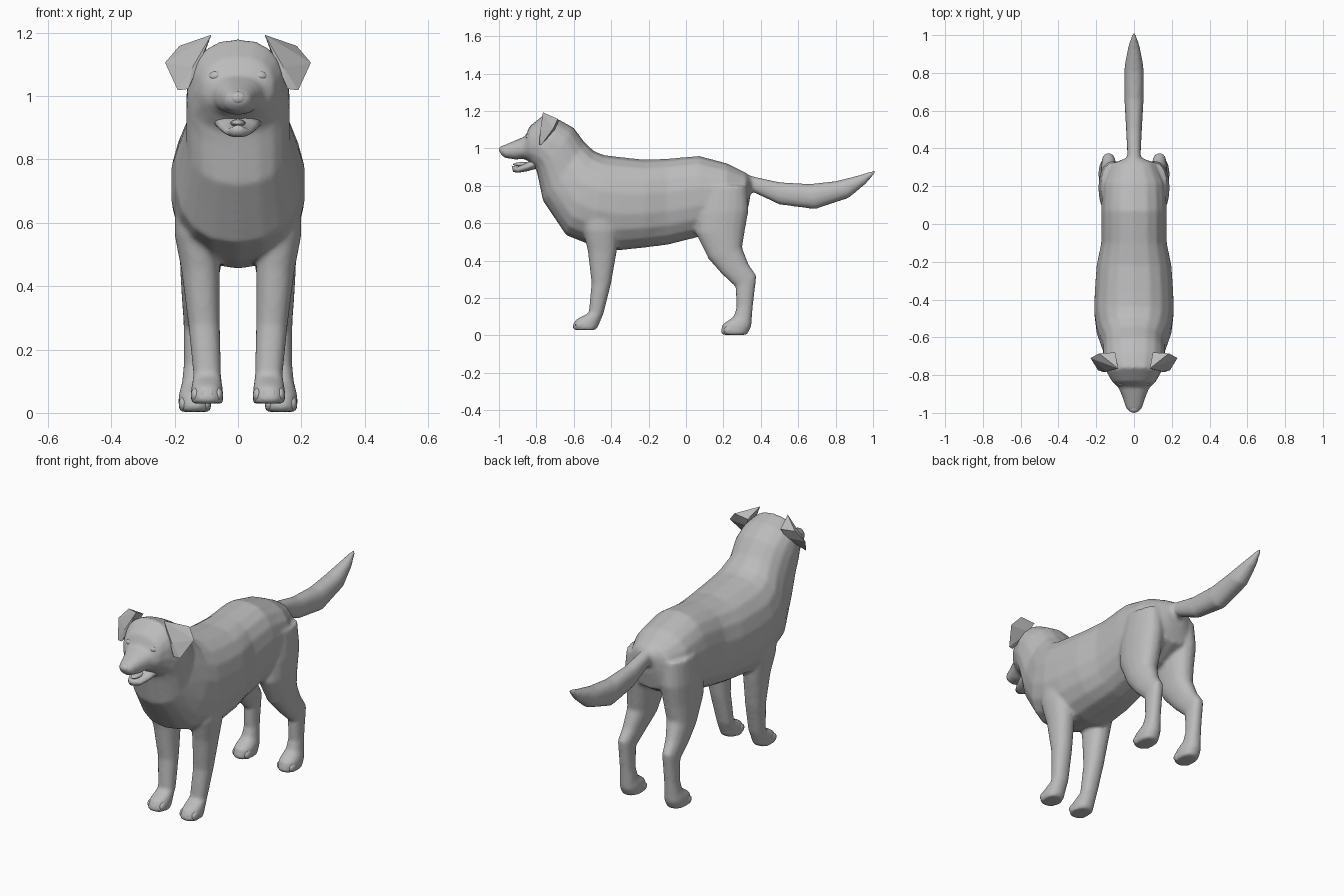
import bpy, bmesh
from math import sin, cos, pi, copysign
from mathutils import Vector, Matrix

default_cube = bpy.data.objects.get("Cube")
if default_cube:
    bpy.data.objects.remove(default_cube)

coat = bpy.data.materials.new("grey coat")
coat.use_nodes = True
coat.diffuse_color = (.5, .5, .5, 1)
coat.node_tree.nodes["Principled BSDF"].inputs["Base Color"].default_value = coat.diffuse_color


def soft(value, power):
    """Squares off a circle coordinate a little."""
    return copysign(abs(value) ** power, value)


def loft(bm, rings, power=.9, side=1, segments=18):
    """Skins oval rings, each given as (y, z) edge, opposite (y, z) edge, half width, centre x."""
    loops = []
    for y_a, z_a, y_b, z_b, half_width, *centre in rings:
        edge_a, edge_b = Vector((0, y_a, z_a)), Vector((0, y_b, z_b))
        middle, reach = (edge_a + edge_b) / 2, (edge_a - edge_b) / 2
        x_mid = centre[0] if centre else 0
        loop = []
        for i in range(segments):
            angle = 2 * pi * i / segments
            point = middle + reach * soft(cos(angle), power)
            point.x = side * (x_mid + half_width * soft(sin(angle), power))
            loop.append(bm.verts.new(point))
        loops.append(loop)
    for low, high in zip(loops, loops[1:]):
        for i in range(segments):
            j = (i + 1) % segments
            bm.faces.new((low[i], low[j], high[j], high[i]))
    bm.faces.new(loops[0])
    bm.faces.new(loops[-1])


def ellipsoid(bm, centre, radii):
    matrix = Matrix.Translation(centre) @ Matrix.Diagonal((*radii, 1))
    bmesh.ops.create_uvsphere(bm, u_segments=14, v_segments=9, radius=1, matrix=matrix)


def finish(bm, name, smooth=True):
    bmesh.ops.recalc_face_normals(bm, faces=bm.faces)
    for face in bm.faces:
        face.smooth = smooth
    mesh = bpy.data.meshes.new(name)
    bm.to_mesh(mesh)
    bm.free()
    mesh.materials.append(coat)
    obj = bpy.data.objects.new(name, mesh)
    bpy.context.collection.objects.link(obj)
    return obj


# Torso, neck, head and muzzle, from rump to nose
torso = [
    (.35, .84, .34, .72, .05), (.32, .87, .32, .63, .12),
    (.22, .92, .2, .56, .17), (.07, .96, .06, .525, .175),
    (-.1, .945, -.1, .485, .175), (-.22, .94, -.22, .47, .2),
    (-.36, .955, -.36, .455, .21), (-.44, .965, -.5, .48, .213),
    (-.49, .985, -.64, .535, .2), (-.54, 1.03, -.765, .72, .165),
    (-.6, 1.11, -.79, .84, .165), (-.68, 1.155, -.8, .885, .16),
    (-.76, 1.18, -.82, .905, .14), (-.835, 1.12, -.84, .93, .115),
    (-.86, 1.065, -.87, .945, .083), (-.92, 1.04, -.91, .94, .062),
    (-.98, 1.015, -.97, .95, .042), (-1, 1, -.99, .97, .025)]

# Tail, from root to tip
tail = [
    (.27, .88, .27, .77, .045), (.36, .85, .35, .77, .035),
    (.5, .82, .5, .7, .042), (.66, .81, .69, .675, .052),
    (.8, .825, .87, .735, .05), (.92, .855, .96, .81, .03),
    (1.01, .885, 1.01, .865, .008)]

# Legs, from hip or shoulder down to the paw
front_leg = [
    (-.57, .74, -.36, .74, .07, .13), (-.55, .56, -.36, .56, .068, .132),
    (-.525, .45, -.37, .45, .061, .118), (-.505, .28, -.4, .28, .05, .107),
    (-.52, .12, -.44, .12, .044, .097), (-.59, .085, -.46, .07, .05, .098),
    (-.61, .045, -.475, .037, .053, .098), (-.6, .03, -.485, .03, .05, .098)]
hind_leg = [
    (.08, .8, .325, .8, .07, .105), (.05, .65, .335, .67, .08, .108),
    (.05, .55, .315, .56, .075, .112), (.12, .41, .3, .47, .062, .12),
    (.19, .33, .335, .38, .047, .13), (.265, .26, .377, .32, .037, .135),
    (.27, .15, .358, .16, .036, .135), (.255, .1, .352, .09, .042, .135),
    (.195, .06, .35, .05, .052, .136), (.185, .02, .33, .01, .052, .136),
    (.195, .003, .32, .003, .048, .136)]

bm = bmesh.new()
loft(bm, torso, power=.85)
loft(bm, tail)
for side in (1, -1):
    loft(bm, front_leg, side=side)
    loft(bm, hind_leg, side=side)
body = finish(bm, "body")
blend = body.modifiers.new("blend", "REMESH")
blend.mode = "VOXEL"
blend.voxel_size = .01
blend.use_smooth_shade = True
relax = body.modifiers.new("relax", "SMOOTH")
relax.factor = .5
relax.iterations = 5

# Open lower jaw and tongue
bm = bmesh.new()
loft(bm, [(-.77, .97, -.77, .9, .09), (-.85, .925, -.85, .878, .06),
          (-.9, .902, -.9, .87, .04), (-.932, .908, -.925, .875, .018)])
finish(bm, "lower_jaw")
bm = bmesh.new()
ellipsoid(bm, (0, -.87, .915), (.024, .055, .012))
finish(bm, "tongue")

# Nose
bm = bmesh.new()
ellipsoid(bm, (0, -.976, .993), (.03, .024, .022))
finish(bm, "nose")

# Folded ears, eyes and toes on both sides
ear_points = [
    (.084, -.765, 1.193), (.1, -.68, 1.15), (.185, -.685, 1.158),
    (.23, -.71, 1.105), (.19, -.775, 1.018), (.157, -.785, 1.022),
    (.144, -.78, 1.09), (.12, -.7, 1.1)]
for side, label in ((1, "left"), (-1, "right")):
    bm = bmesh.new()
    for x, y, z in ear_points:
        bm.verts.new((side * x, y, z))
    bmesh.ops.convex_hull(bm, input=bm.verts)
    finish(bm, label + "_ear", smooth=False)

    bm = bmesh.new()
    ellipsoid(bm, (side * .07, -.838, 1.062), (.023, .018, .017))
    finish(bm, label + "_eye")

    for paw, x, y, z in (("front", .098, -.578, .056), ("hind", .136, .215, .028)):
        bm = bmesh.new()
        for offset in (-.036, -.012, .012, .036):
            toe_y = y + abs(offset) / 2
            ellipsoid(bm, (side * (x + offset), toe_y, z), (.015, .03, .024))
        finish(bm, label + "_" + paw + "_toes")
